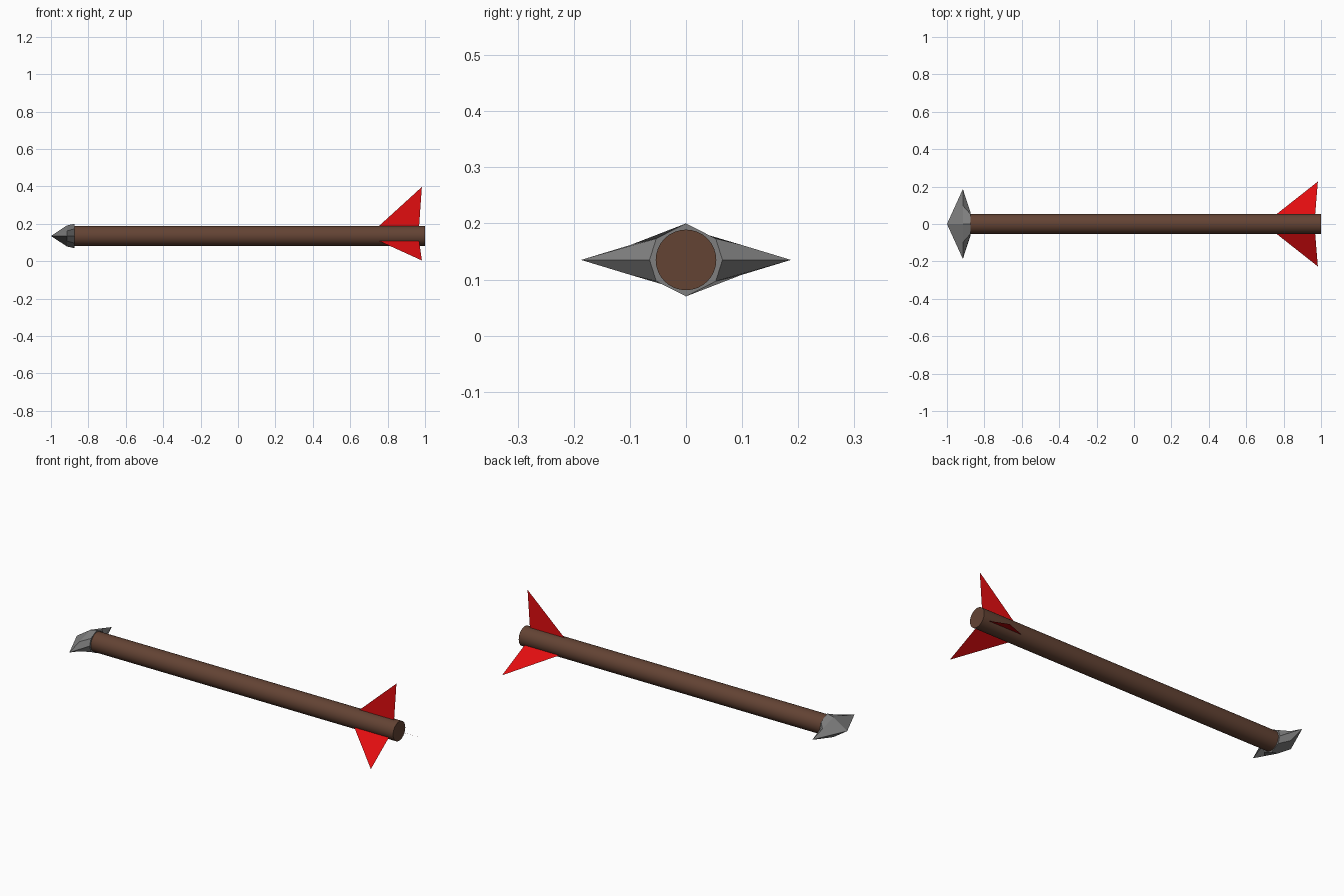
import bpy, bmesh, math
from mathutils import Matrix, Vector

if "Cube" in bpy.data.objects:
    bpy.data.objects.remove(bpy.data.objects["Cube"])

AXIS_Z = 0.135      # height of the arrow's centre line
R = 0.054           # shaft radius


def material(name, rgb):
    m = bpy.data.materials.new(name)
    m.diffuse_color = (*rgb, 1)
    m.use_nodes = True
    m.node_tree.nodes["Principled BSDF"].inputs["Base Color"].default_value = m.diffuse_color
    return m


wood = material("brown wood", (0.125, 0.056, 0.034))
iron = material("grey metal", (0.21, 0.21, 0.21))
feather = material("red feather", (0.76, 0.004, 0.005))


def add_object(name, bm, mat):
    mesh = bpy.data.meshes.new(name)
    bm.to_mesh(mesh)
    bm.free()
    mesh.materials.append(mat)
    ob = bpy.data.objects.new(name, mesh)
    ob.location.z = AXIS_Z
    bpy.context.collection.objects.link(ob)
    return ob


# Shaft: round rod along x
x0, x1 = -0.885, 1.0
bm = bmesh.new()
turn = Matrix.Translation(((x0 + x1) / 2, 0, 0)) @ Matrix.Rotation(math.pi / 2, 4, 'Y')
bmesh.ops.create_cone(bm, cap_ends=True, segments=32, radius1=R, radius2=R,
                      depth=x1 - x0, matrix=turn)
shaft = add_object("shaft", bm, wood)
bpy.context.view_layer.objects.active = shaft
shaft.select_set(True)
bpy.ops.object.shade_smooth_by_angle(angle=math.radians(40))


# Arrowhead: point, wide barbed ring, then octagonal back ring
def ring(bm, x, top, corner, side):
    (cy, cz) = corner
    pts = [(0, top), (cy, cz), (side, 0), (cy, -cz),
           (0, -top), (-cy, -cz), (-side, 0), (-cy, cz)]
    return [bm.verts.new((x, y, z)) for y, z in pts]


bm = bmesh.new()
tip = bm.verts.new((-1, 0, 0))
barbs = ring(bm, -0.915, 0.056, (0.098, 0.027), 0.187)
back = ring(bm, -0.875, 0.065, (0.053, 0.038), 0.065)
for i in range(8):
    j = (i + 1) % 8
    bm.faces.new((tip, barbs[i], barbs[j]))
    bm.faces.new((barbs[i], back[i], back[j], barbs[j]))
bm.faces.new(back)
bmesh.ops.recalc_face_normals(bm, faces=bm.faces)
add_object("arrowhead", bm, iron)

# Fletching: three flat triangular vanes spaced evenly round the tail
for n in range(3):
    rot = Matrix.Rotation(n * math.tau / 3, 3, 'X')
    bm = bmesh.new()
    bm.faces.new([bm.verts.new(rot @ Vector((x, 0, r)))
                  for x, r in ((0.75, 0.05), (0.968, 0.05), (0.983, 0.262))])
    add_object(f"vane_{n + 1}", bm, feather)
